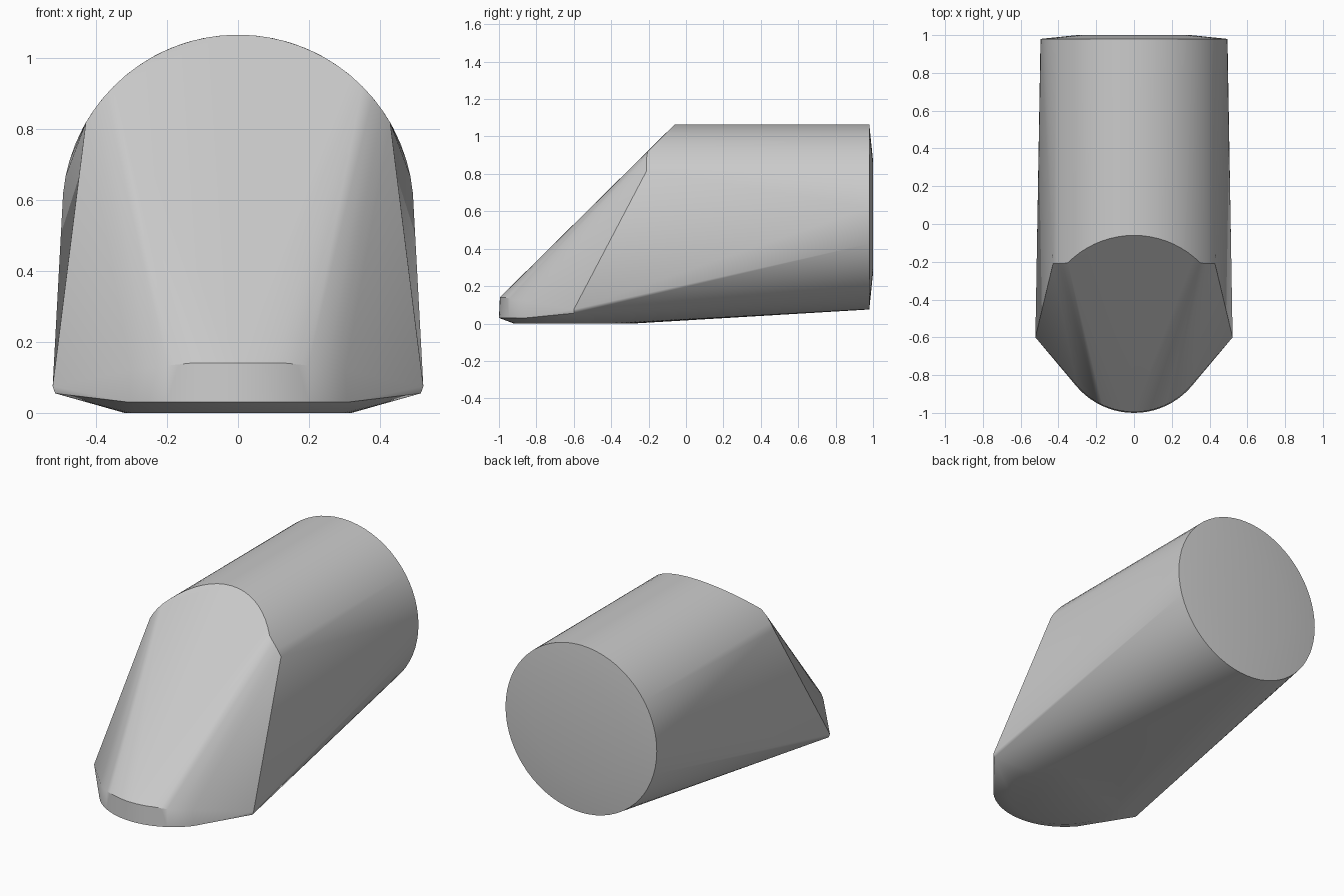
import bpy
import bmesh
from math import sin, cos, radians

if "Cube" in bpy.data.objects:
    bpy.data.objects.remove(bpy.data.objects["Cube"], do_unlink=True)

AXIS_Z, RADIUS = 0.57, 0.495
FOOT_Y = -0.6


def upright(angle, radius, y):
    """Point on a circle facing along y."""
    a = radians(angle)
    return (radius * cos(a), y, AXIS_Z + radius * sin(a))


def level(angle, radius, z):
    """Point on a circle lying flat around the foot centre."""
    a = radians(angle)
    return (radius * cos(a), FOOT_Y + radius * sin(a), z)


points = []

# Round back rim and its slightly domed cap
for i in range(64):
    points.append(upright(i * 360 / 64, RADIUS, 0.98))
    points.append(upright(i * 360 / 64, 0.3, 1.0))

# Curved edge where the barrel meets the sloping front
for i in range(25):
    angle = 30 + 5 * i
    x, _, z = upright(angle, RADIUS, 0)
    points.append((x, max(-0.21, -0.06 - (1.065 - z) * 1.0), z))

# Flat round sole
for i in range(48):
    points.append(level(i * 360 / 48, 0.32, 0))

# Rounded nose band, falling away towards the sides
for i in range(21):
    angle = 220 + 5 * i
    away = max(0, abs(angle - 270) - 20) / 30
    points.append(level(angle, 0.4, 0.03))
    points.append(level(angle, 0.395, 0.14 - 0.02 * away))

# Side corners of the foot
for side in (-1, 1):
    points += [(side * 0.515, FOOT_Y, 0.055), (side * 0.522, FOOT_Y, 0.075)]

# Wrap the sections in one convex skin
bm = bmesh.new()
for p in points:
    bm.verts.new(p)
hull = bmesh.ops.convex_hull(bm, input=bm.verts[:])
loose = {v for v in hull["geom_interior"] + hull["geom_unused"]
         if isinstance(v, bmesh.types.BMVert)}
bmesh.ops.delete(bm, geom=list(loose), context="VERTS")
bmesh.ops.dissolve_limit(bm, angle_limit=radians(0.3),
                         verts=bm.verts[:], edges=bm.edges[:])
bmesh.ops.recalc_face_normals(bm, faces=bm.faces[:])
mesh = bpy.data.meshes.new("slanted_barrel")
bm.to_mesh(mesh)
bm.free()

body = bpy.data.objects.new("slanted_barrel", mesh)
bpy.context.collection.objects.link(body)

# Plain grey
grey = bpy.data.materials.new("plain_grey")
grey.use_nodes = True
colour = (0.6, 0.6, 0.6, 1)
grey.diffuse_color = colour
grey.node_tree.nodes["Principled BSDF"].inputs["Base Color"].default_value = colour
mesh.materials.append(grey)

# Smooth shading with sharp rims
bpy.ops.object.select_all(action="DESELECT")
body.select_set(True)
bpy.context.view_layer.objects.active = body
bpy.ops.object.shade_smooth_by_angle(angle=radians(32))
